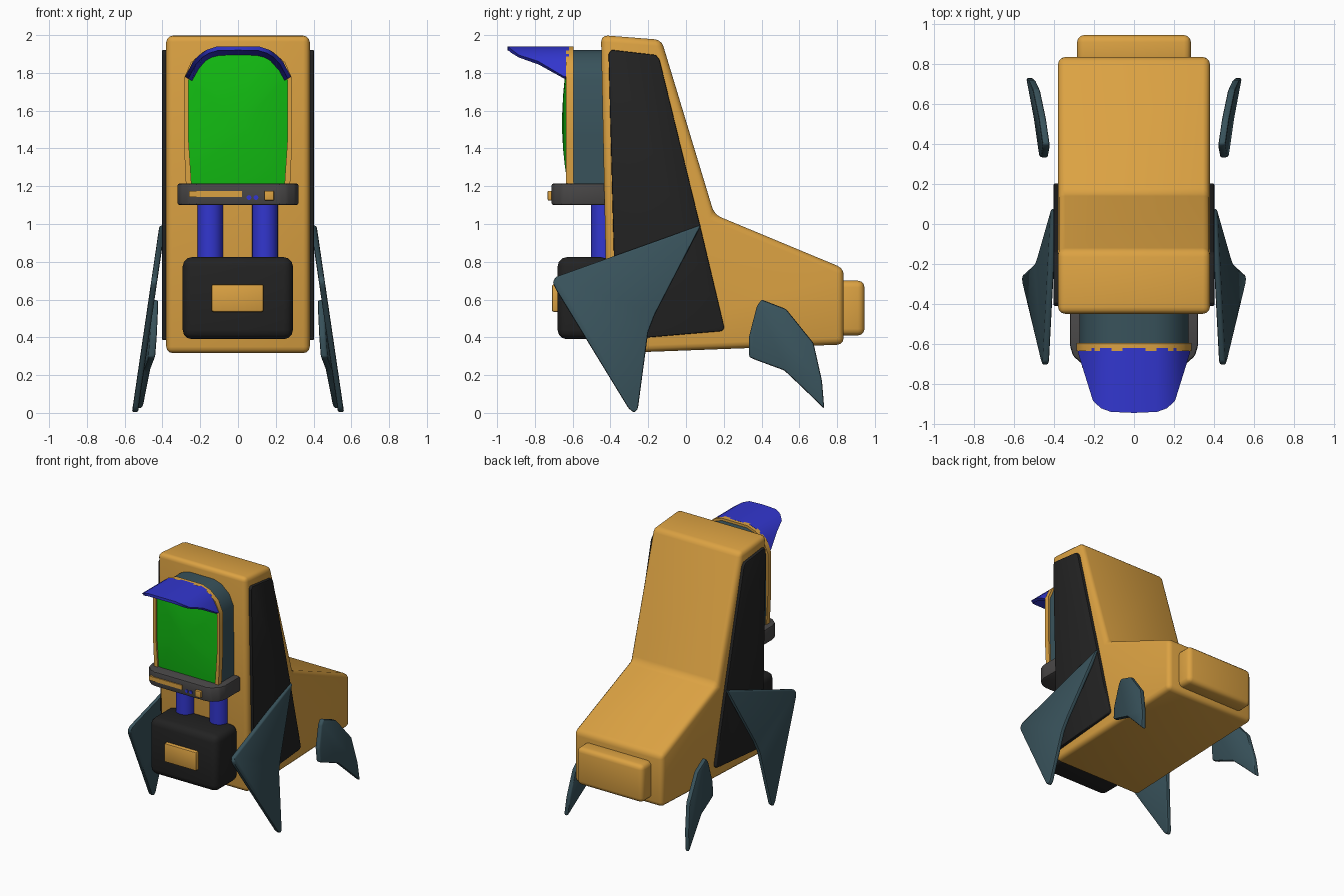
import bpy, bmesh, math

if "Cube" in bpy.data.objects:
    bpy.data.objects.remove(bpy.data.objects["Cube"])


def material(name, rgb):
    m = bpy.data.materials.new(name)
    m.diffuse_color = (*rgb, 1)
    m.use_nodes = True
    m.node_tree.nodes["Principled BSDF"].inputs["Base Color"].default_value = m.diffuse_color
    return m


ORANGE = material("orange", (0.71, 0.36, 0.055))
TEAL = material("dark_teal", (0.04, 0.085, 0.105))
BLACK = material("black", (0.016, 0.016, 0.016))
GREY = material("dark_grey", (0.065, 0.062, 0.062))
BLUE = material("blue", (0.032, 0.037, 0.62))
GREEN = material("green", (0.006, 0.50, 0.006))


def finish(name, bm, mat, bevel=0, segments=3, mirror=False, angle=40):
    """Bevel, shade and link a bmesh as an object."""
    bmesh.ops.recalc_face_normals(bm, faces=bm.faces)
    if bevel:
        bmesh.ops.bevel(bm, geom=list(bm.edges), offset=bevel, segments=segments,
                        profile=0.5, affect='EDGES', clamp_overlap=True)
    me = bpy.data.meshes.new(name)
    bm.to_mesh(me)
    bm.free()
    me.materials.append(mat)
    ob = bpy.data.objects.new(name, me)
    bpy.context.collection.objects.link(ob)
    bpy.ops.object.select_all(action='DESELECT')
    ob.select_set(True)
    bpy.context.view_layer.objects.active = ob
    bpy.ops.object.shade_smooth_by_angle(angle=math.radians(angle))
    if mirror:
        ob.modifiers.new("mirror", 'MIRROR')
    return ob


def loft(name, rings, mat, caps=True, loop=False, **kw):
    """Skin a list of equal-length closed rings."""
    bm = bmesh.new()
    vs = [[bm.verts.new(p) for p in r] for r in rings]
    n = len(rings[0])
    pairs = list(zip(vs, vs[1:])) + ([(vs[-1], vs[0])] if loop else [])
    for a, b in pairs:
        for i in range(n):
            j = (i + 1) % n
            bm.faces.new((a[i], a[j], b[j], b[i]))
    if caps and not loop:
        bm.faces.new(vs[0])
        bm.faces.new(vs[-1])
    return finish(name, bm, mat, **kw)


def side_prism(name, profile, x0, x1, mat, **kw):
    """Extrude a (y, z) profile across x."""
    return loft(name, [[(x, y, z) for y, z in profile] for x in (x0, x1)], mat, **kw)


def box(name, x, y, z, mat, **kw):
    return side_prism(name, [(y[0], z[0]), (y[1], z[0]), (y[1], z[1]), (y[0], z[1])],
                      x[0], x[1], mat, **kw)


def cylinder(name, centre, r, depth, mat, axis='Z', sides=24):
    bm = bmesh.new()
    bmesh.ops.create_cone(bm, cap_ends=True, segments=sides, radius1=r, radius2=r, depth=depth)
    for v in bm.verts:
        x, y, z = v.co
        if axis == 'Y':
            x, y, z = x, z, y
        v.co = (x + centre[0], y + centre[1], z + centre[2])
    return finish(name, bm, mat)


def both_sides(half):
    """Mirror right-hand (x, z) points into a full outline."""
    return half + [(-x, z) for x, z in reversed(half)]


# Main body and rear pod
side_prism("body", [(-0.45, 2.0), (-0.13, 1.975), (0.15, 1.05), (0.835, 0.765),
                    (0.835, 0.362), (-0.415, 0.315)], -0.38, 0.38, ORANGE, bevel=0.035)
box("rear_pod", (-0.285, 0.285), (0.78, 0.945), (0.41, 0.70), ORANGE, bevel=0.035)

# Dark side panels
side_prism("side_panel", [(-0.41, 1.90), (-0.395, 1.922), (-0.16, 1.895), (-0.14, 1.87),
                          (0.075, 0.99), (0.203, 0.45), (0.19, 0.433), (-0.37, 0.385)],
           0.36, 0.402, BLACK, bevel=0.006, segments=2, mirror=True)


# Slanted fins: thin plates lying in a tilted plane
def fin(name, profile, plane, t, **kw):
    a, b, c = plane
    rings = [[(a + b * y + c * z + s * t / 2, y, z) for y, z in profile] for s in (-1, 1)]
    loft(name, rings, TEAL, mirror=True, bevel=0.010, segments=2, **kw)


fin("front_fin", [(0.08, 0.995), (-0.69, 0.72), (-0.705, 0.69), (-0.69, 0.655), (-0.305, 0.025),
                  (-0.275, 0.0), (-0.255, 0.02), (-0.20, 0.43), (-0.165, 0.52)],
    (0.546, 0, -0.147), 0.032)
fin("rear_fin", [(0.333, 0.40), (0.335, 0.295), (0.37, 0.28), (0.52, 0.225), (0.61, 0.14),
                 (0.732, 0.022), (0.72, 0.17), (0.675, 0.37), (0.53, 0.55), (0.40, 0.60),
                 (0.375, 0.565)], (0.44, 0.115, -0.077), 0.036)

# Lower control box, its button and the two posts
box("lower_box", (-0.293, 0.291), (-0.68, -0.40), (0.39, 0.825), BLACK, bevel=0.05)
box("box_button", (-0.14, 0.135), (-0.71, -0.66), (0.535, 0.68), ORANGE, bevel=0.01, segments=2)
for side, x in (("left", -0.147), ("right", 0.143)):
    cylinder("post_" + side, (x, -0.435, 0.96), 0.068, 0.32, BLUE)

# Shelf with chamfered front corners
shelf = [(-0.32, -0.42), (0.32, -0.42), (0.32, -0.61), (0.305, -0.66), (0.26, -0.70),
         (0.22, -0.712), (-0.22, -0.712), (-0.26, -0.70), (-0.305, -0.66), (-0.32, -0.61)]
loft("shelf", [[(x, y, z) for x, y in shelf] for z in (1.10, 1.215)], GREY,
     bevel=0.012, segments=2)
box("shelf_slot", (-0.26, 0.02), (-0.719, -0.69), (1.142, 1.175), ORANGE)
box("shelf_button", (0.14, 0.19), (-0.732, -0.69), (1.125, 1.175), ORANGE, bevel=0.004)
for side, x in (("left", 0.058), ("right", 0.095)):
    cylinder("shelf_dot_" + side, (x, -0.708, 1.14), 0.013, 0.02, BLUE, 'Y', 12)

# Arched screen housing, frame ring and bulging screen
outer = both_sides([(0.275, 1.19), (0.287, 1.45), (0.287, 1.77), (0.25, 1.855),
                    (0.18, 1.915), (0.11, 1.94)])
inner = both_sides([(0.245, 1.19), (0.262, 1.45), (0.262, 1.76), (0.227, 1.835),
                    (0.165, 1.89), (0.10, 1.913)])
housing = both_sides([(0.268, 1.19), (0.272, 1.45), (0.272, 1.76), (0.238, 1.84),
                      (0.172, 1.90), (0.105, 1.922)])
loft("screen_housing", [[(x, y, z) for x, z in housing] for y in (-0.42, -0.605)], TEAL)
loft("screen_frame", [[(x, y, z) for x, z in o] for o, y in
                      ((outer, -0.595), (outer, -0.635), (inner, -0.635), (inner, -0.595))],
     ORANGE, loop=True)
rings = []
for s in (1.0, 0.85, 0.65, 0.4, 0.15):
    y = -0.622 - 0.034 * (1 - s * s)
    rings.append([(x * s, y, 1.53 + (z - 1.53) * s) for x, z in inner])
bm_rings = [[(x, -0.60, z) for x, z in inner]] + rings
loft("screen", bm_rings, GREEN)

# Visor: arched shell whose front edge is cut on a slant
# columns: outer x, outer z, inner x, inner z, front y
cols = [(0.280, 1.78, 0.243, 1.757, -0.645), (0.238, 1.86, 0.205, 1.825, -0.78),
        (0.205, 1.895, 0.17, 1.865, -0.885), (0.165, 1.922, 0.14, 1.882, -0.922),
        (0.115, 1.939, 0.10, 1.892, -0.94), (0.0, 1.941, 0.0, 1.895, -0.945)]
cols += [(-a, b, -c, d, y) for a, b, c, d, y in reversed(cols[:-1])]
strips = []
for ox, oz, ix, iz, y in cols:
    k = 0.55  # wall thins towards the tip
    strips.append([(ox, -0.62, oz), (ox, y, oz),
                   (ix + (ox - ix) * k, y, iz + (oz - iz) * k), (ix, -0.62, iz)])
loft("visor", strips, BLUE)
